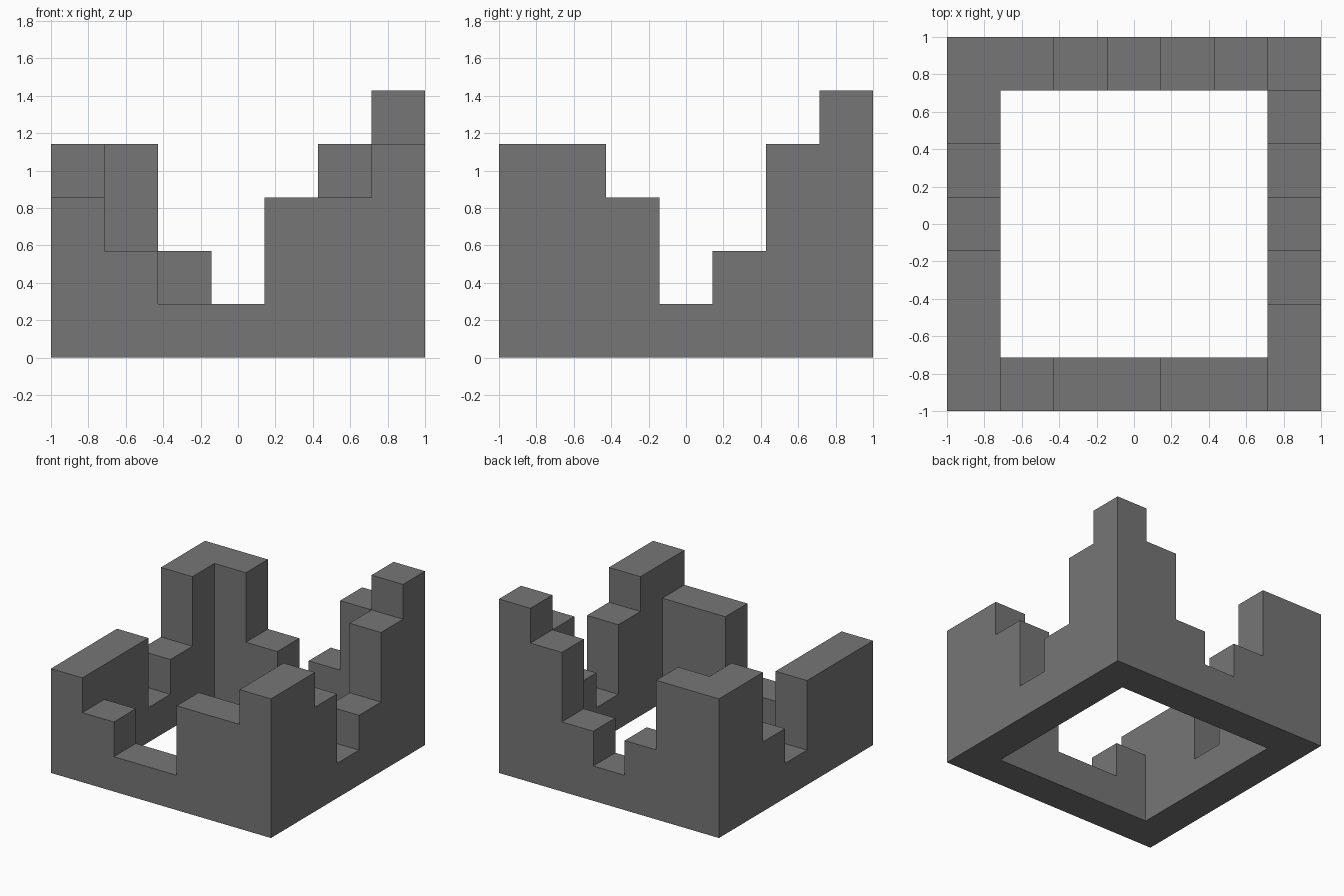
import bpy
import bmesh
from mathutils import Vector

cube = bpy.data.objects.get("Cube")
if cube:
    bpy.data.objects.remove(cube, do_unlink=True)

N = 7
UNIT = 2 / N

# Wall heights in blocks: front and back run along x, the sides along y
front = [3, 2, 1, 1, 3, 3, 4]
back = [4, 4, 2, 1, 2, 4, 5]
side_minus_x = [3, 3, 3, 1, 2, 4, 4]
side_plus_x = [4, 4, 3, 1, 2, 4, 5]

heights = {}
for n in range(N):
    heights[n, 0] = front[n]
    heights[n, N - 1] = back[n]
    heights[0, n] = side_minus_x[n]
    heights[N - 1, n] = side_plus_x[n]

filled = {(i, j, k) for (i, j), h in heights.items() for k in range(h)}


def grid_point(p):
    return Vector((p.x * UNIT - 1, p.y * UNIT - 1, p.z * UNIT))


# One closed skin: a block face is made only where it meets open air
bm = bmesh.new()
for cell in sorted(filled):
    centre = Vector(cell) + Vector((0.5, 0.5, 0.5))
    for axis in range(3):
        for sign in (-1, 1):
            step = [0, 0, 0]
            step[axis] = sign
            if tuple(c + s for c, s in zip(cell, step)) in filled:
                continue
            n = Vector(step) / 2
            u = Vector((0, 0, 0))
            u[(axis + 1) % 3] = 0.5
            v = n.cross(u) * 2
            corners = [n - u - v, n + u - v, n + u + v, n - u + v]
            bm.faces.new([bm.verts.new(grid_point(centre + c)) for c in corners])
bmesh.ops.remove_doubles(bm, verts=bm.verts, dist=0.001)

# Merge flat wall areas, leaving the ring-shaped underside divided
bm.normal_update()
seams = [e for e in bm.edges if all(f.normal.z > -0.5 for f in e.link_faces)]
bmesh.ops.dissolve_limit(bm, angle_limit=0.01, verts=[], edges=seams)
bmesh.ops.recalc_face_normals(bm, faces=bm.faces)

mesh = bpy.data.meshes.new("stepped_walls")
bm.to_mesh(mesh)
bm.free()
walls = bpy.data.objects.new("stepped_walls", mesh)
bpy.context.collection.objects.link(walls)

# Plain grey stone
grey = bpy.data.materials.new("stone_grey")
grey.use_nodes = True
colour = (0.18, 0.18, 0.18, 1)
grey.diffuse_color = colour
grey.node_tree.nodes["Principled BSDF"].inputs["Base Color"].default_value = colour
mesh.materials.append(grey)
